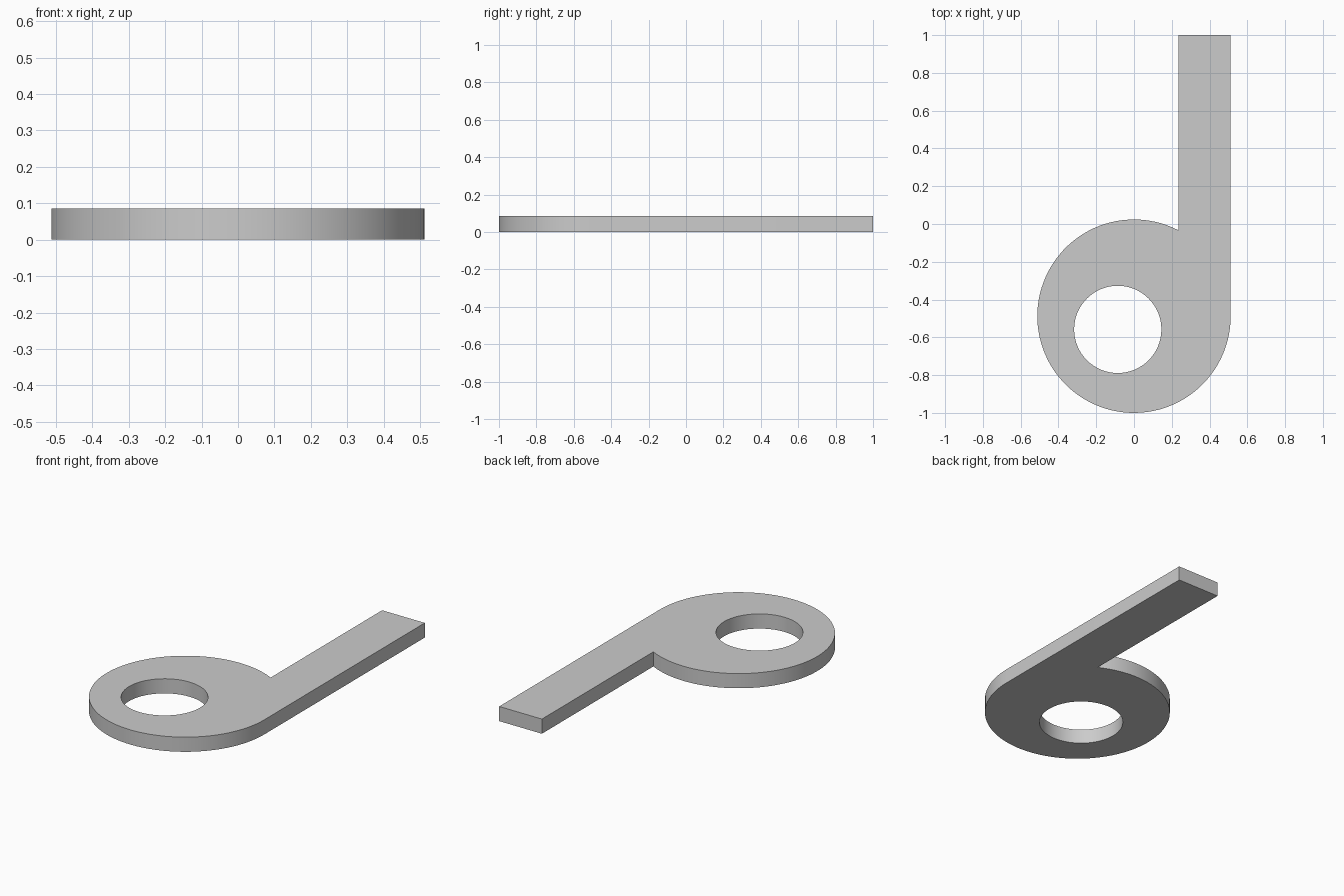
import bpy, bmesh, math

if "Cube" in bpy.data.objects:
    bpy.data.objects.remove(bpy.data.objects["Cube"])

HEIGHT = 0.086
RING_C, RING_R = (0.0, -0.488), 0.512
HOLE_C, HOLE_R = (-0.086, -0.558), 0.231
STEM_LEFT = 0.235


def arc(center, radius, start, end, steps):
    """Points along an arc, both ends included."""
    return [(center[0] + radius * math.cos(start + (end - start) * i / steps),
             center[1] + radius * math.sin(start + (end - start) * i / steps))
            for i in range(steps + 1)]


def add_loop(bm, points):
    """Closed loop of edges at z = 0."""
    verts = [bm.verts.new((x, y, 0)) for x, y in points]
    return [bm.edges.new((v, verts[(i + 1) % len(verts)])) for i, v in enumerate(verts)]


bm = bmesh.new()

# Outline: round bowl running tangentially into the straight stem
notch = math.acos(STEM_LEFT / RING_R)
outline = arc(RING_C, RING_R, notch, 2 * math.pi, 80)
outline += [(RING_R, 1.0), (STEM_LEFT, 1.0)]
edges = add_loop(bm, outline)

# Off-centre round hole
edges += add_loop(bm, arc(HOLE_C, HOLE_R, 0, 2 * math.pi, 64)[:-1])

# Fill between the loops and extrude to the plate thickness
bmesh.ops.triangle_fill(bm, edges=edges, use_beauty=True, normal=(0, 0, 1))
result = bmesh.ops.extrude_face_region(bm, geom=bm.faces[:], use_keep_orig=True)
top = [g for g in result["geom"] if isinstance(g, bmesh.types.BMVert)]
bmesh.ops.translate(bm, verts=top, vec=(0, 0, HEIGHT))
bmesh.ops.recalc_face_normals(bm, faces=bm.faces[:])

mesh = bpy.data.meshes.new("ring_with_stem")
bm.to_mesh(mesh)
bm.free()
plate = bpy.data.objects.new("ring_with_stem", mesh)
bpy.context.collection.objects.link(plate)

# Smooth round walls, sharp rims
bpy.context.view_layer.objects.active = plate
plate.select_set(True)
bpy.ops.object.shade_smooth_by_angle(angle=math.radians(30))
